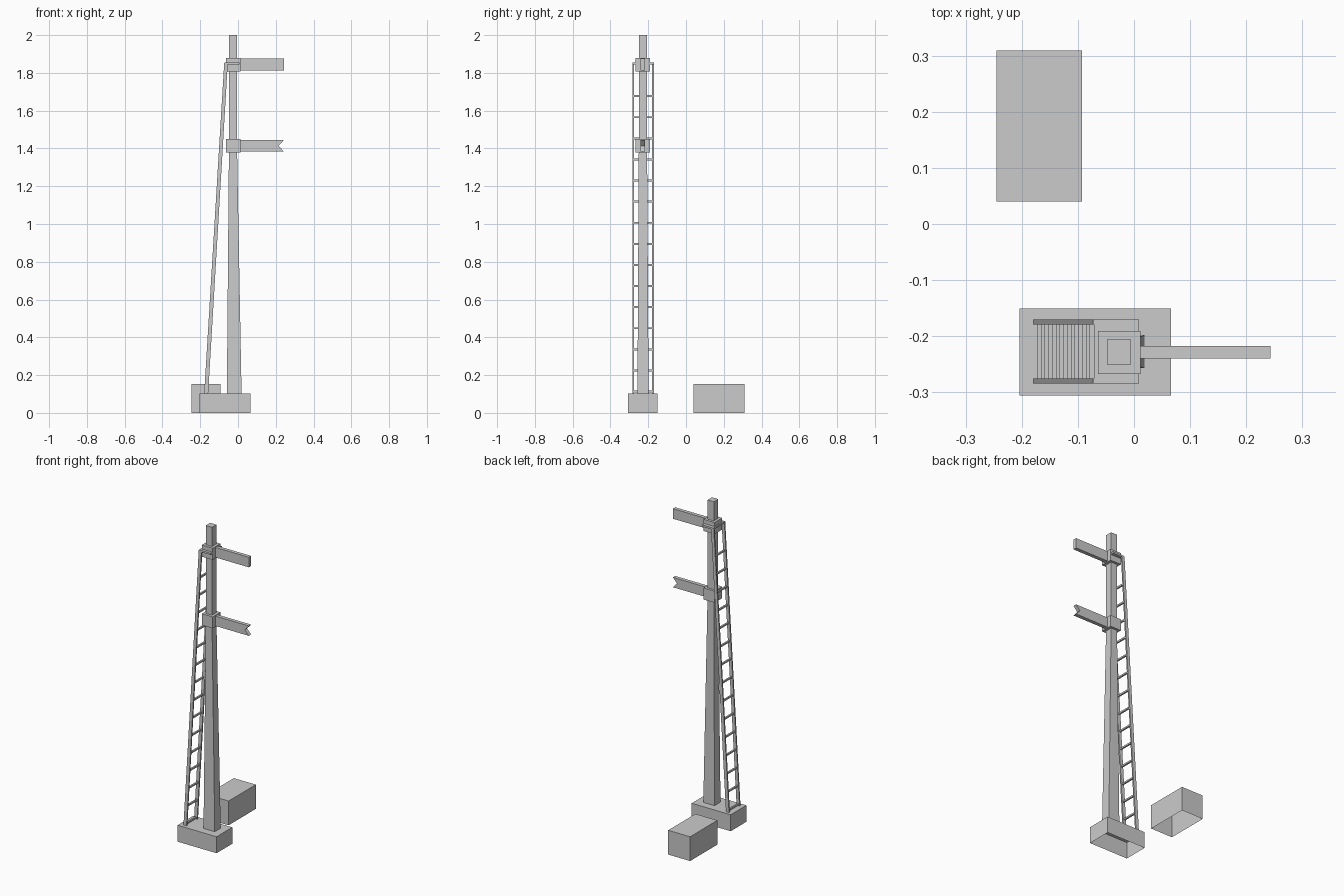
import bpy, bmesh

if "Cube" in bpy.data.objects:
    bpy.data.objects.remove(bpy.data.objects["Cube"])


def make_object(name, bm):
    bmesh.ops.recalc_face_normals(bm, faces=bm.faces)
    mesh = bpy.data.meshes.new(name)
    bm.to_mesh(mesh)
    bm.free()
    obj = bpy.data.objects.new(name, mesh)
    bpy.context.collection.objects.link(obj)
    return obj


def add_loft(bm, sections, cap_bottom=True):
    """Stack of rectangles (x0, x1, y0, y1, z) joined by side faces."""
    rings = [[bm.verts.new((x, y, z)) for x, y in ((x0, y0), (x1, y0), (x1, y1), (x0, y1))]
             for x0, x1, y0, y1, z in sections]
    for a, b in zip(rings, rings[1:]):
        for i in range(4):
            j = (i + 1) % 4
            bm.faces.new((a[i], a[j], b[j], b[i]))
    bm.faces.new(rings[-1])
    if cap_bottom:
        bm.faces.new(rings[0][::-1])


def loft(name, sections, cap_bottom=True):
    bm = bmesh.new()
    add_loft(bm, sections, cap_bottom)
    return make_object(name, bm)


def box(name, x0, x1, y0, y1, z0, z1, cap_bottom=True):
    return loft(name, [(x0, x1, y0, y1, z0), (x0, x1, y0, y1, z1)], cap_bottom)


def arm(name, outline, y0, y1):
    """Extrude an x-z outline along y."""
    bm = bmesh.new()
    face = bm.faces.new([bm.verts.new((x, y0, z)) for x, z in outline])
    new = bmesh.ops.extrude_face_region(bm, geom=[face])["geom"]
    bmesh.ops.translate(bm, vec=(0, y1 - y0, 0),
                        verts=[v for v in new if isinstance(v, bmesh.types.BMVert)])
    make_object(name, bm)


# Foundations, hollow and open underneath
box("mast_base", -0.204, 0.066, -0.306, -0.151, 0, 0.103, False)
box("equipment_box", -0.245, -0.093, 0.04, 0.309, 0, 0.152, False)

# Mast: tapered lower part, straight upper part
loft("mast", [(-0.059, 0.019, -0.257, -0.198, 0.095),
              (-0.048, -0.005, -0.25, -0.206, 1.40),
              (-0.048, -0.005, -0.25, -0.206, 2.0)])

# Collars that carry the arms
for name, z0, z1 in (("upper_collar", 1.807, 1.88), ("lower_collar", 1.378, 1.45)):
    box(name, -0.064, 0.012, -0.267, -0.191, z0, z1)

# Signal arms, the lower one with a notched end
tip, root = 0.243, 0.0
arm("upper_arm", [(root, 1.812), (tip, 1.812), (tip, 1.875), (root, 1.875)], -0.24, -0.217)
arm("lower_arm", [(root, 1.383), (tip, 1.383), (0.215, 1.414), (tip, 1.445), (root, 1.445)],
    -0.24, -0.217)

# Plate tying the ladder to the mast
box("ladder_bracket", -0.071, 0.009, -0.284, -0.17, 1.844, 1.855)

# Ladder rails, leaning against the mast
for name, y0, y1 in (("front_rail", -0.284, -0.275), ("back_rail", -0.179, -0.17)):
    loft(name, [(-0.179, -0.158, y0, y1, 0.1), (-0.073, -0.054, y0, y1, 1.853)])

# Ladder rungs
bm = bmesh.new()
for i in range(15):
    z = 0.113 + i * 0.1117
    x = -0.1685 + 0.105 * (z - 0.1) / 1.753
    add_loft(bm, [(x - 0.005, x + 0.005, -0.277, -0.177, z - 0.005),
                  (x - 0.005, x + 0.005, -0.277, -0.177, z + 0.005)])
make_object("ladder_rungs", bm)
